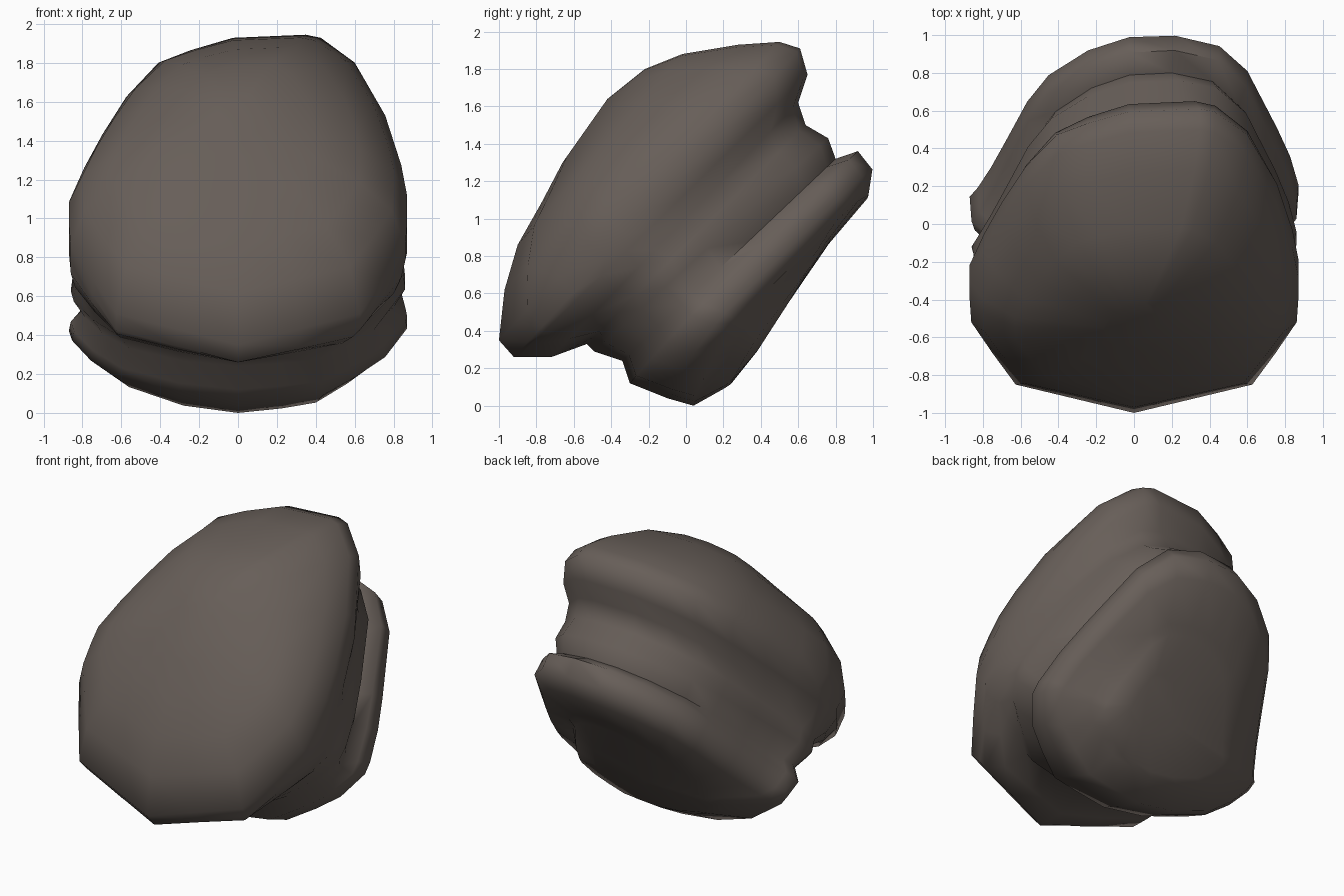
import bpy, bmesh

# Outlines (x, t); t runs from the low front edge to the high back edge.
# The strata blend from the wide front slab to the more tapered back slab.
FRONT = [(0, 0), (.36, .05), (.72, .1), (.86, .21), (.99, .32), (1, .40), (1, .48),
         (.965, .58), (.87, .74), (.69, .91), (.49, .99), (.4, 1), (-.03, .99),
         (-.28, .95), (-.47, .91), (-.66, .8), (-.8, .68), (-.91, .57), (-1, .46),
         (-1, .40), (-.99, .32), (-.86, .21), (-.72, .1), (-.36, .05)]
BACK = [(0, 0), (.28, .015), (.5, .03), (.7, .1), (.87, .17), (1, .28), (1, .33),
        (.95, .46), (.87, .59), (.69, .85), (.52, .96), (.25, 1), (-.03, .99),
        (-.28, .93), (-.52, .82), (-.65, .7), (-.78, .52), (-.87, .4), (-.95, .31),
        (-1, .27), (-.98, .23), (-.87, .155), (-.7, .085), (-.35, .025)]

# Strata rings, front face to underside:
# low y, low z, high y, high z, half width, x shift, side lift
RINGS = [(-.66, 1.3, -.42, 1.64, .16, 0, 0),
         (-.77, 1.09, -.22, 1.80, .40, 0, 0),
         (-.90, .86, -.02, 1.88, .63, 0, 0),
         (-.97, .62, .28, 1.93, .80, 0, 0),
         (-1.0, .35, .50, 1.945, .87, 0, 0),
         (-.92, .26, .61, 1.91, .87, 0, 0),
         (-.90, .26, .65, 1.77, .87, 0, 0),
         (-.72, .26, .60, 1.62, .85, 0, 0),
         (-.53, .33, .64, 1.50, .85, 0, 0),
         (-.49, .29, .76, 1.43, .86, 0, 0),
         (-.34, .24, .80, 1.32, .80, 0, 0),
         (-.30, .12, .92, 1.36, .86, 0, .02),
         (-.10, .04, 1.0, 1.26, .87, 0, .07),
         (.04, 0, .98, 1.12, .80, 0, .12),
         (.21, .095, .78, .89, .57, .04, .10),
         (.24, .115, .74, .83, .49, .06, .06),
         (.38, .29, .58, .60, .19, .20, 0)]
DENT_RING = len(RINGS) - 3

bm = bmesh.new()
loops = []
for r, (y0, z0, y1, z1, w, shift, lift) in enumerate(RINGS):
    k = min(1, max(0, (r - 5) / 5))
    loop = []
    for i, ((xa, ta), (xb, tb)) in enumerate(zip(FRONT, BACK)):
        x = (xa + (xb - xa) * k) * w + shift
        t = ta + (tb - ta) * k
        # raise the sides of the underside; a step on the right splits off a lobe
        d = lift * x * x
        if r == DENT_RING and 2 <= i <= 8:
            d += .035
        loop.append(bm.verts.new((x, y0 + (y1 - y0) * t - d, z0 + (z1 - z0) * t + d)))
    loops.append(loop)

# Skin between the rings and close both ends
n = len(FRONT)
for a, b in zip(loops, loops[1:]):
    for i in range(n):
        j = (i + 1) % n
        bm.faces.new((a[i], a[j], b[j], b[i]))
bm.faces.new(loops[0])
bm.faces.new(loops[-1])
bmesh.ops.recalc_face_normals(bm, faces=bm.faces[:])

mesh = bpy.data.meshes.new("layered_rock")
bm.to_mesh(mesh)
bm.free()
rock = bpy.data.objects.new("layered_rock", mesh)
bpy.context.collection.objects.link(rock)

# Brown grey stone
stone = bpy.data.materials.new("stone")
stone.diffuse_color = (.135, .112, .098, 1)
mesh.materials.append(stone)

bpy.context.view_layer.objects.active = rock
rock.select_set(True)
bpy.ops.object.shade_smooth_by_angle(angle=1.2)
